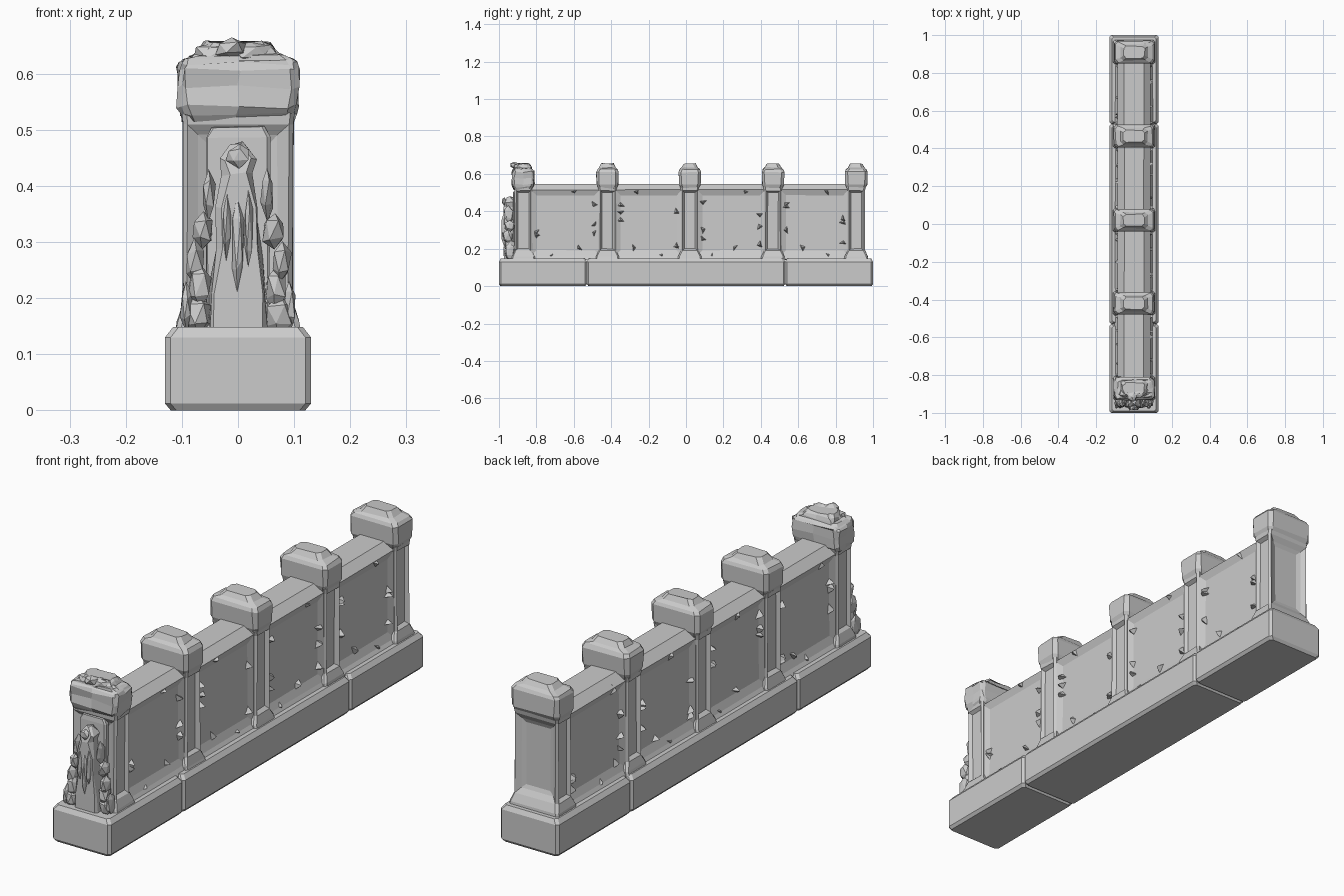
import bpy, bmesh, random
from math import pi
from mathutils import Vector, Matrix

random.seed(4)
if "Cube" in bpy.data.objects:
    bpy.data.objects.remove(bpy.data.objects["Cube"])

stone = bpy.data.materials.new("grey_stone")
stone.use_nodes = True
GREY = (0.6, 0.6, 0.6, 1)
stone.diffuse_color = GREY
stone.node_tree.nodes["Principled BSDF"].inputs["Base Color"].default_value = GREY


def jitter(verts, amount):
    for v in verts:
        v.co += Vector([random.uniform(-amount, amount) for _ in range(3)])


def finish(name, bm, rough=0.0):
    jitter(bm.verts, rough)
    mesh = bpy.data.meshes.new(name)
    bm.to_mesh(mesh)
    bm.free()
    mesh.materials.append(stone)
    obj = bpy.data.objects.new(name, mesh)
    bpy.context.collection.objects.link(obj)


def skin(bm, rings):
    """Join equal rings of points into a closed solid."""
    rows = [[bm.verts.new(p) for p in ring] for ring in rings]
    n = len(rows[0])
    for a, b in zip(rows, rows[1:]):
        for i in range(n):
            j = (i + 1) % n
            bm.faces.new((a[i], a[j], b[j], b[i]))
    bm.faces.new(rows[0])
    bm.faces.new(rows[-1])
    bmesh.ops.recalc_face_normals(bm, faces=bm.faces[:])
    bm.normal_update()


def tower(rings, x=0, y=0, c=0.008):
    """Stack of rectangles (half x, half y, z) with cut corners."""
    bm = bmesh.new()
    loops = []
    for hx, hy, z in rings:
        quarter = [(hx, hy - c), (hx - c, hy)]
        pts = quarter + [(-a, b) for a, b in quarter[::-1]]
        pts += [(-a, -b) for a, b in pts]
        loops.append([(x + a, y + b, z) for a, b in pts])
    skin(bm, loops)
    return bm


def recess(bm, axis, thickness, depth):
    """Sink a panel into every tall face looking along the axis."""
    for f in bm.faces[:]:
        zs = [v.co.z for v in f.verts]
        if abs(f.normal[axis]) > 0.9 and max(zs) - min(zs) > 0.25:
            bmesh.ops.inset_individual(bm, faces=[f], thickness=thickness, depth=depth)
            if axis == 1:
                bmesh.ops.inset_individual(bm, faces=[f], thickness=0.022, depth=-0.006)


def rock(bm, place, size, rough=0.15):
    verts = bmesh.ops.create_icosphere(bm, subdivisions=1, radius=1)["verts"]
    jitter(verts, rough)
    bmesh.ops.transform(bm, verts=verts,
                        matrix=Matrix.Translation(place) @ Matrix.Diagonal((*size, 1)))


# Plinth in three long blocks
for i, (y0, y1) in enumerate([(-1, -0.53), (-0.53, 0.53), (0.53, 1)]):
    h = (y1 - y0) / 2
    bm = tower([(0.12, h - 0.008, 0), (0.13, h, 0.012), (0.13, h, 0.13), (0.116, h - 0.01, 0.148)],
               y=(y0 + y1) / 2, c=0.01)
    finish(f"plinth_block_{i + 1}", bm)

# Pillars with a flared foot, sunk panels and a stepped cap
pillars = [-0.87, -0.42, 0.02, 0.465, 0.91]
for i, y in enumerate(pillars):
    bm = tower([(0.112, 0.064, 0.14), (0.108, 0.062, 0.158), (0.098, 0.047, 0.19),
                (0.098, 0.046, 0.51), (0.1, 0.05, 0.53)], y=y)
    recess(bm, 0, 0.014, -0.014)
    recess(bm, 1, 0.028, -0.012)
    finish(f"pillar_{i + 1}", bm, 0.0015)

    broken = i == 0
    bm = tower([(0.096, 0.047, 0.518), (0.106, 0.058, 0.542), (0.106, 0.059, 0.61),
                (0.098, 0.053, 0.624), (0.072, 0.043, 0.634), (0.056, 0.032, 0.655)], y=y, c=0.014)
    if broken:
        bmesh.ops.subdivide_edges(bm, edges=bm.edges[:], cuts=1, use_grid_fill=True)
    finish(f"pillar_cap_{i + 1}", bm, 0.005 if broken else 0.0025)

# Wall bays with sloped coping and a sunk panel on each side
half = [(0.104, 0.14), (0.09, 0.162), (0.088, 0.515), (0.052, 0.546)]
outline = half + [(-x, z) for x, z in half[::-1]]
chips = bmesh.new()
for i, (a, b) in enumerate(zip(pillars, pillars[1:])):
    y0, y1 = a + 0.04, b - 0.04
    bm = bmesh.new()
    skin(bm, [[(x, y, z) for x, z in outline] for y in (y0, y1)])
    recess(bm, 0, 0.042, -0.012)
    finish(f"wall_bay_{i + 1}", bm, 0.0012)

    # Chipped stone wedges round each panel
    for side in (-1, 1):
        spots = [(y, random.uniform(0.2, 0.46)) for y in (y0 + 0.03, y1 - 0.03) for _ in range(3)]
        spots += [(random.uniform(y0 + 0.06, y1 - 0.06), z) for z in (0.165, 0.205, 0.505)]
        for y, z in spots:
            spin = Matrix.Rotation(random.uniform(0, 2 * pi), 4, "X")
            tilt = Matrix.Rotation(side * pi / 2, 4, "Y")
            stretch = Matrix.Diagonal((1, random.uniform(0.4, 0.7), 1, 1))
            bmesh.ops.create_cone(chips, cap_ends=True, segments=3, radius1=0.024,
                                  radius2=0.004, depth=0.022,
                                  matrix=Matrix.Translation((side * 0.087, y, z)) @ spin @ tilt @ stretch)
finish("stone_chips", chips)

# Jagged spire on the front pillar
front = -0.94
bm = tower([(0.052, 0.034, 0.145), (0.05, 0.032, 0.21), (0.04, 0.036, 0.29), (0.037, 0.034, 0.36),
            (0.026, 0.03, 0.42), (0.03, 0.032, 0.445), (0.01, 0.014, 0.476)], y=front, c=0.009)
finish("front_spire", bm, 0.005)

bm = bmesh.new()
for x, z, w, h in [(0, 0.3, 0.011, 0.085), (-0.02, 0.33, 0.008, 0.06), (0.019, 0.32, 0.008, 0.07),
                   (0, 0.455, 0.022, 0.022)]:
    rock(bm, (x, front - 0.033, z), (w, 0.014, h))
finish("spire_shards", bm)

# Rubble heaped on both sides of the spire
bm = bmesh.new()
for side in (-1, 1):
    for x, z, w, h in [(0.072, 0.17, 0.027, 0.034), (0.068, 0.22, 0.021, 0.04),
                       (0.077, 0.265, 0.02, 0.038), (0.064, 0.32, 0.021, 0.034),
                       (0.092, 0.185, 0.012, 0.045), (0.052, 0.385, 0.012, 0.045)]:
        rock(bm, (side * x, front - random.uniform(0, 0.015), z), (w, 0.03, h))
finish("front_rubble", bm)

# Frame behind the spire and broken lumps on the front cap
bm = tower([(0.057, 0.012, 0.15), (0.057, 0.012, 0.485), (0.046, 0.01, 0.505)], y=-0.913, c=0.004)
finish("front_panel", bm, 0.002)
bm = bmesh.new()
for x, y, z, w in [(-0.04, -0.895, 0.636, 0.042), (0.02, -0.9, 0.64, 0.042), (0.07, -0.89, 0.618, 0.03),
                   (-0.01, -0.915, 0.645, 0.03)]:
    rock(bm, (x, y, z), (w, 0.026, 0.02))
finish("broken_cap_stones", bm)
